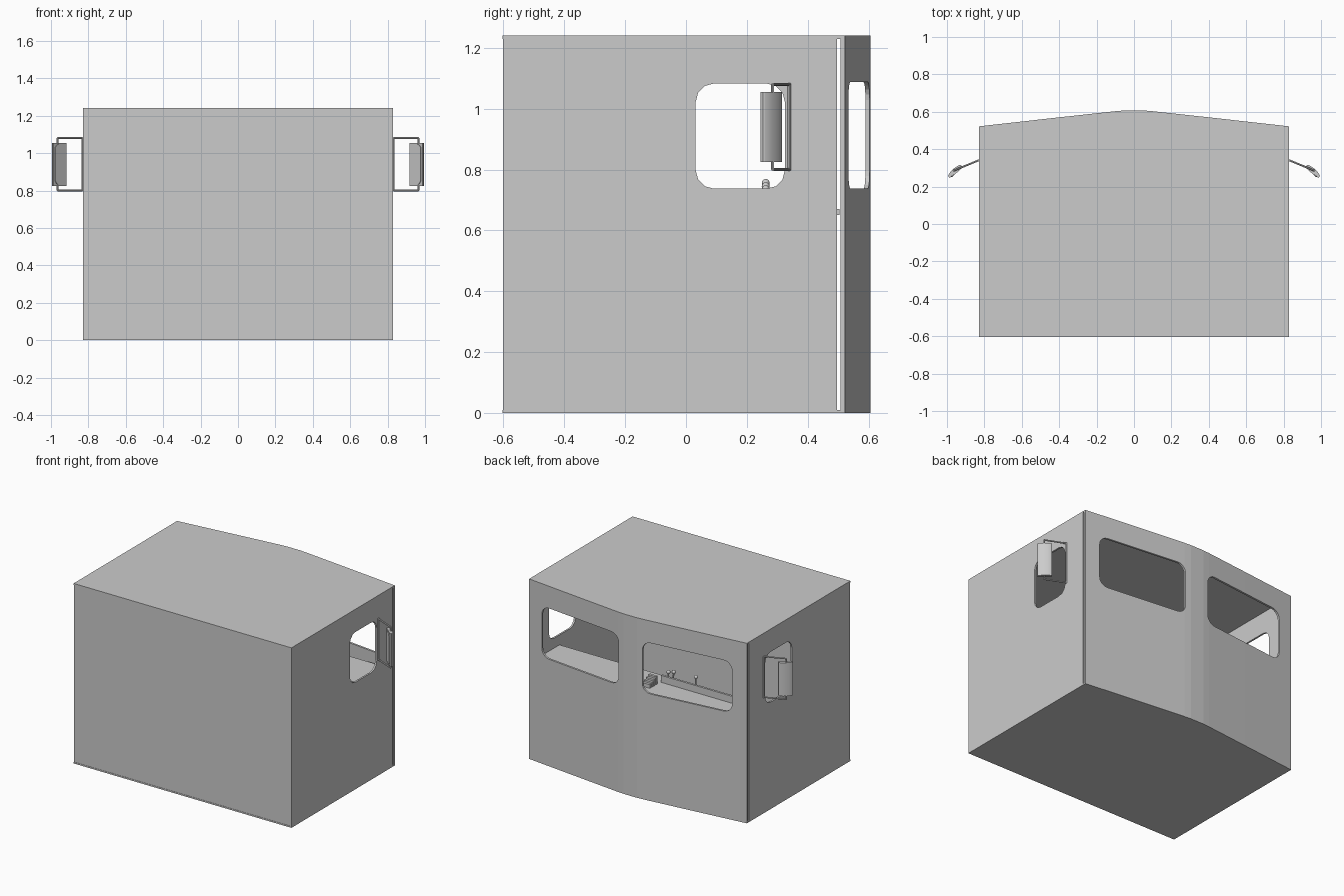
import bpy, bmesh
from math import sin, cos, pi, atan2
from mathutils import Vector

if "Cube" in bpy.data.objects:
    bpy.data.objects.remove(bpy.data.objects["Cube"])

AX = {'x': lambda a, b, h: (h, a, b), 'y': lambda a, b, h: (a, h, b), 'z': lambda a, b, h: (a, b, h)}


def prism(name, pts, axis, lo, hi):
    """Extrude a 2D outline along an axis."""
    bm = bmesh.new()
    f = AX[axis]
    lower = [bm.verts.new(f(a, b, lo)) for a, b in pts]
    upper = [bm.verts.new(f(a, b, hi)) for a, b in pts]
    bm.faces.new(lower)
    bm.faces.new(upper)
    n = len(pts)
    for i in range(n):
        j = (i + 1) % n
        bm.faces.new((lower[i], lower[j], upper[j], upper[i]))
    bmesh.ops.recalc_face_normals(bm, faces=bm.faces)
    me = bpy.data.meshes.new(name)
    bm.to_mesh(me)
    bm.free()
    ob = bpy.data.objects.new(name, me)
    bpy.context.collection.objects.link(ob)
    return ob


def box(name, x0, x1, y0, y1, z0, z1):
    return prism(name, [(x0, y0), (x1, y0), (x1, y1), (x0, y1)], 'z', z0, z1)


def rounded(a0, a1, b0, b1, r, seg=4):
    pts = []
    for k, (a, b) in enumerate([(a1 - r, b1 - r), (a0 + r, b1 - r), (a0 + r, b0 + r), (a1 - r, b0 + r)]):
        for i in range(seg + 1):
            t = (k + i / seg) * pi / 2
            pts.append((a + r * cos(t), b + r * sin(t)))
    return pts


def cut(ob, cutter):
    m = ob.modifiers.new('window', 'BOOLEAN')
    m.operation, m.solver, m.object = 'DIFFERENCE', 'EXACT', cutter
    bpy.context.view_layer.objects.active = ob
    bpy.ops.object.modifier_apply(modifier=m.name)
    bpy.data.objects.remove(cutter)


def rod(name, p, q, r, seg=8):
    p, q = Vector(p), Vector(q)
    bpy.ops.mesh.primitive_cylinder_add(vertices=seg, radius=r, depth=(q - p).length, location=(p + q) / 2)
    ob = bpy.context.object
    ob.name = name
    ob.rotation_euler = (q - p).to_track_quat('Z', 'Y').to_euler()
    bpy.ops.object.shade_smooth_by_angle()
    return ob


def ball(name, loc, r):
    bpy.ops.mesh.primitive_uv_sphere_add(segments=12, ring_count=8, radius=r, location=loc)
    bpy.context.object.name = name
    bpy.ops.object.shade_smooth_by_angle()


W, H, T = 0.83, 1.24, 0.01

# Bowed plan of the windscreen end
half = [(W, 0.522), (0.42, 0.568), (0.1, 0.603), (0.05, 0.607)]
bow = half + [(-x, y) for x, y in reversed(half)]

# Floor, roof and plain end wall
plan = [(-W, -0.604), (W, -0.604)] + bow
prism('floor', plan, 'z', 0, T)
prism('roof', plan, 'z', H - T, H)
box('end_wall', -W, W, -0.602, -0.59, T, H - T)

# Windscreen panel with two rounded openings
panel = prism('windscreen_panel', bow + [(x, y - 0.014) for x, y in reversed(bow)], 'z', T, H - T)
for s in (-1, 1):
    a, b = sorted((s * 0.09, s * 0.725))
    cut(panel, prism('cutter', rounded(a, b, 0.737, 1.088, 0.06, 5), 'y', 0.4, 0.8))

# Side walls with window openings, leaving a narrow slit at the panel
for s, side in ((-1, 'left'), (1, 'right')):
    a, b = sorted((s * W, s * (W - 0.012)))
    wall = box(side + '_wall', a, b, -0.602, 0.497, 0, H - 0.002)
    cut(wall, prism('cutter', rounded(0.032, 0.325, 0.737, 1.083, 0.06, 3), 'x', s * 0.6, s * 1.1))

# Desk across the cab, raised instrument hood on the driver's half
box('desk', -W + 0.013, W - 0.013, 0.21, 0.505, 0.65, 0.67)
prism('instrument_hood', [(0.21, 0.67), (0.30, 0.67), (0.30, 0.718), (0.285, 0.718)], 'x', -0.76, -0.02)

# Control levers with round knobs
for x, top in ((-0.26, 0.756), (-0.09, 0.745), (-0.05, 0.735)):
    rod('lever', (x, 0.27, 0.68), (x, 0.262, top), 0.005)
    ball('lever_knob', (x, 0.262, top), 0.013)

# Stepped switch console
for i in range(4):
    box('switch_block', -0.015, 0.045, 0.33 + i * 0.022, 0.348 + i * 0.022, 0.67, 0.725 - i * 0.01)

# Mirrors: wall bracket, bent arms, upright and curved housing
for s, side in ((-1, 'left'), (1, 'right')):
    wall_pt, tip = (s * 0.832, 0.34), (s * 0.965, 0.285)
    for z in (0.80, 1.08):
        rod(side + '_mirror_arm', (*wall_pt, z), (*tip, z), 0.005)
    rod(side + '_mirror_bracket', (*wall_pt, 0.797), (*wall_pt, 1.083), 0.006)
    rod(side + '_mirror_upright', (*tip, 0.80), (*tip, 1.08), 0.005)
    # Lens-shaped housing: flat towards the rear, curved outwards
    ang = atan2(-0.065, 0.072)
    d, n = Vector((cos(ang), sin(ang))), Vector((-sin(ang), cos(ang)))
    c = Vector((0.957, 0.282))
    L = 0.046
    sec = [(-L, -0.008), (L, -0.008)] + [(L * cos(t * pi / 8), 0.002 + 0.013 * sin(t * pi / 8)) for t in range(9)]
    pts = [c + d * u + n * v for u, v in sec]
    body = prism(side + '_mirror_housing', [(s * p.x, p.y) for p in pts], 'z', 0.825, 1.055)
    body.select_set(True)
    bpy.context.view_layer.objects.active = body
    bpy.ops.object.shade_smooth_by_angle()
    # Rounded reflecting plate
    glass = prism(side + '_mirror_glass', rounded(-0.036, 0.036, -0.108, 0.108, 0.025), 'y', -0.012, -0.007)
    glass.location = (s * c.x, c.y, 0.94)
    glass.rotation_euler.z = s * ang
